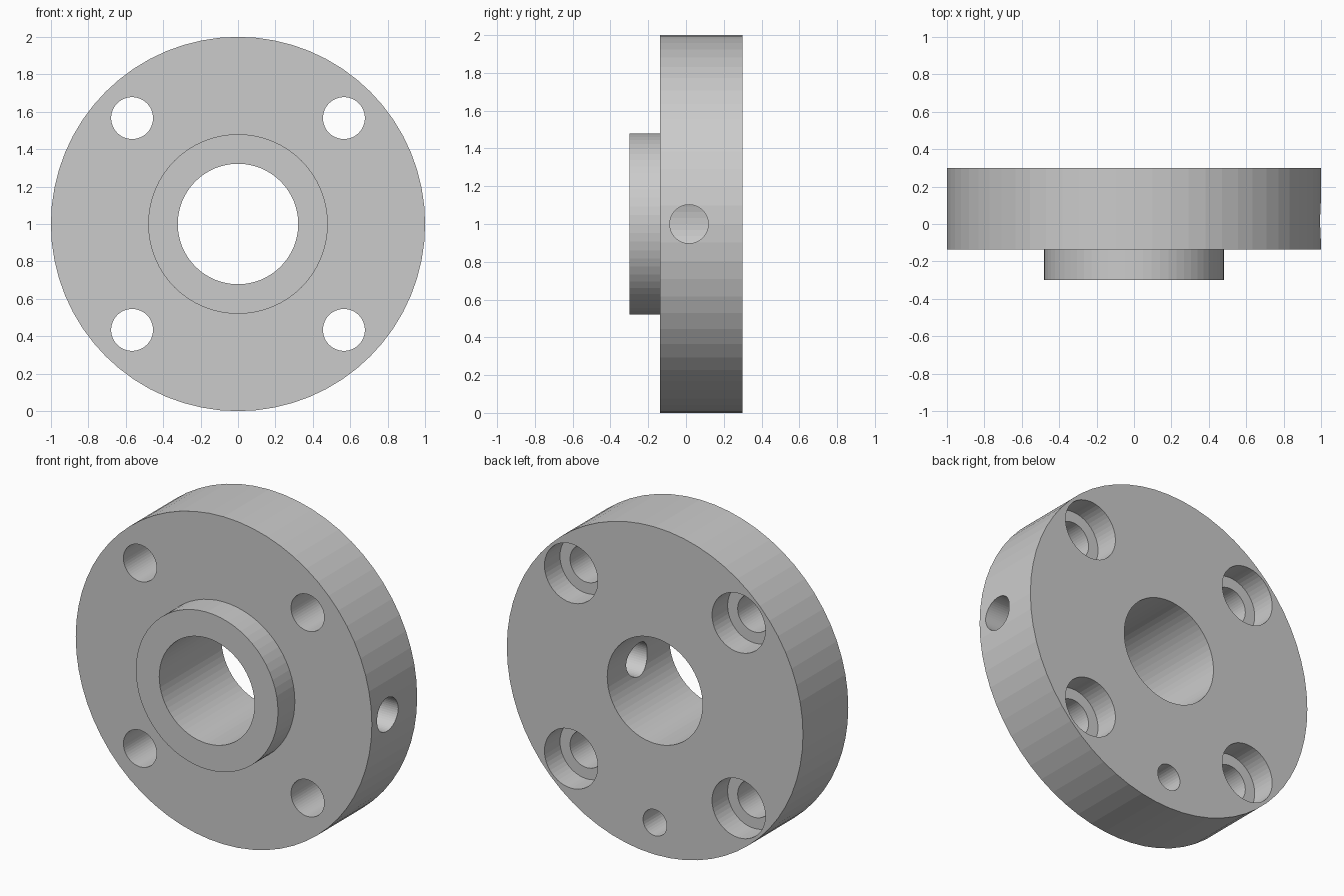
import bpy, bmesh, math
from mathutils import Matrix, Vector

if "Cube" in bpy.data.objects:
    bpy.data.objects.remove(bpy.data.objects["Cube"])


def lathe(name, profile, sides, closed=False, matrix=Matrix()):
    """Revolve (radius, y) points around the y axis."""
    bm = bmesh.new()
    verts = [bm.verts.new((r, y, 0)) for r, y in profile]
    edges = [bm.edges.new(pair) for pair in zip(verts, verts[1:])]
    if closed:
        edges.append(bm.edges.new((verts[-1], verts[0])))
    bmesh.ops.spin(bm, geom=verts + edges, cent=(0, 0, 0), axis=(0, 1, 0),
                   angle=math.tau, steps=sides, use_duplicate=False)
    bmesh.ops.remove_doubles(bm, verts=bm.verts[:], dist=1e-4)
    bmesh.ops.recalc_face_normals(bm, faces=bm.faces[:])
    bm.transform(matrix)
    mesh = bpy.data.meshes.new(name)
    bm.to_mesh(mesh)
    bm.free()
    obj = bpy.data.objects.new(name, mesh)
    bpy.context.collection.objects.link(obj)
    return obj


def at(x, z):
    return Matrix.Translation(Vector((x, 0, z)))


# Disc, raised front boss and central bore in one profile
flange = lathe("flange", [(0.322, -0.3), (0.48, -0.3), (0.48, -0.137),
                          (1.0, -0.137), (1.0, 0.3), (0.322, 0.3)],
               64, closed=True, matrix=at(0, 1))

cutters = []

# Four bolt holes, counterbored from the back
for sx in (-1, 1):
    for sz in (-1, 1):
        cutters.append(lathe("bolt_hole_cutter",
                             [(0, -0.4), (0.112, -0.4), (0.112, 0.15),
                              (0.18, 0.15), (0.18, 0.4), (0, 0.4)],
                             48, matrix=at(sx * 0.566, 1 + sz * 0.566)))

# Blind pin hole low on the back face
cutters.append(lathe("pin_hole_cutter",
                     [(0, 0.05), (0.08, 0.05), (0.08, 0.4), (0, 0.4)],
                     32, matrix=at(0, 0.195)))

# Radial hole from the right rim into the bore
turn = Matrix.Translation((0, 0.016, 1)) @ Matrix.Rotation(-math.pi / 2, 4, 'Z')
cutters.append(lathe("radial_hole_cutter",
                     [(0, 0.1), (0.102, 0.1), (0.102, 1.2), (0, 1.2)],
                     48, matrix=turn))

# Cut the holes, then bake the result and drop the cutters
for cutter in cutters:
    cutter.hide_render = True
    mod = flange.modifiers.new(cutter.name, 'BOOLEAN')
    mod.operation = 'DIFFERENCE'
    mod.solver = 'EXACT'
    mod.object = cutter

graph = bpy.context.evaluated_depsgraph_get()
baked = bpy.data.meshes.new_from_object(flange.evaluated_get(graph))
flange.modifiers.clear()
flange.data = baked
for cutter in cutters:
    bpy.data.objects.remove(cutter)
